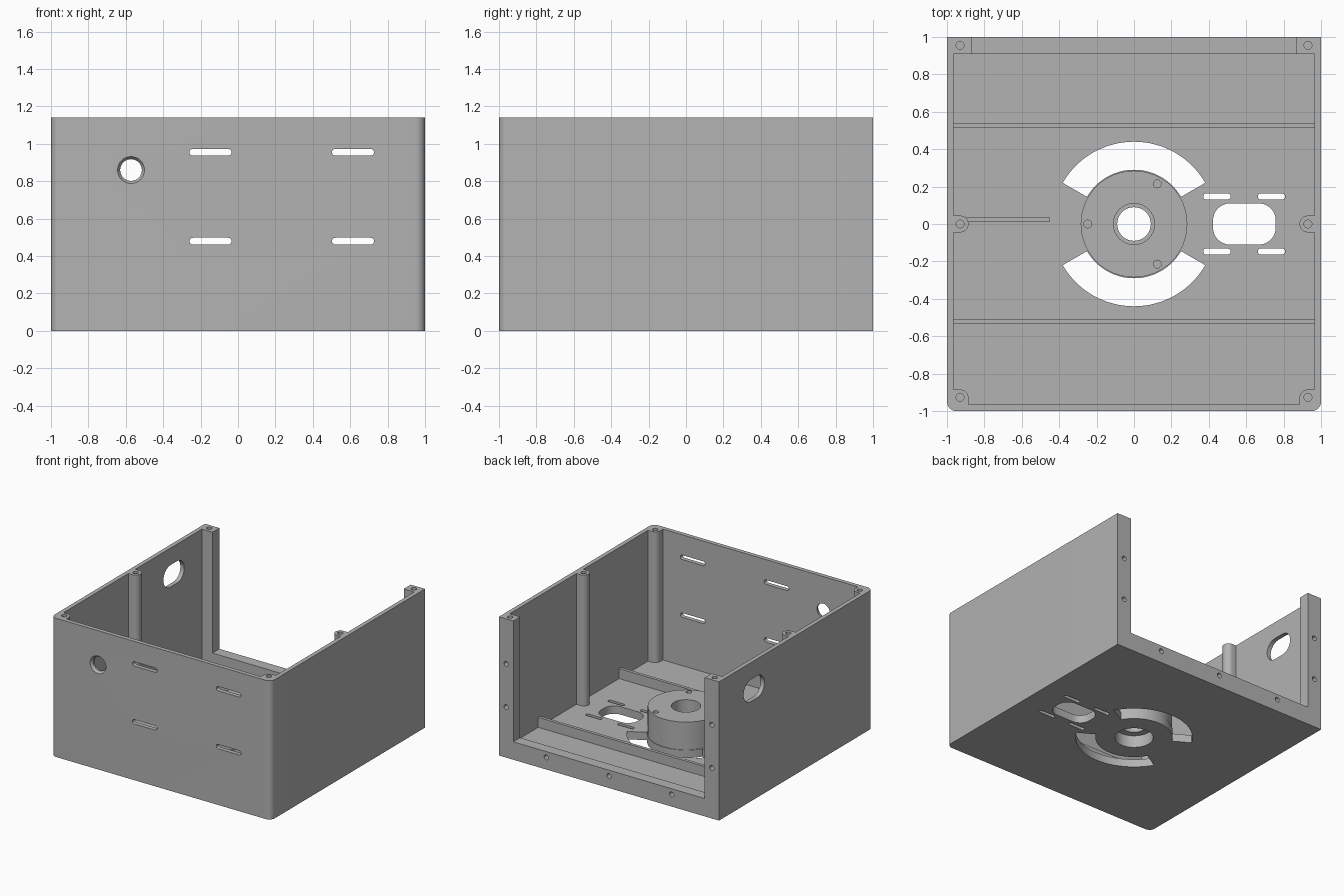
import bpy, bmesh
from math import sin, cos, pi, radians
from mathutils import Matrix

if "Cube" in bpy.data.objects:
    bpy.data.objects.remove(bpy.data.objects["Cube"], do_unlink=True)

grey = bpy.data.materials.new("plain grey")
grey.use_nodes = True
grey.diffuse_color = (0.45, 0.45, 0.45, 1)
grey.node_tree.nodes["Principled BSDF"].inputs["Base Color"].default_value = (0.45, 0.45, 0.45, 1)

HEIGHT = 1.14     # overall height
WALL = 0.965      # inner wall face
FLOOR = 0.065     # floor thickness
SILL = 0.147      # sill and rib height
BACK = 0.91       # inner face of the back frame


def arc(cx, cy, r, a0, a1, n=8):
    """Points along an arc, angles in degrees."""
    steps = [radians(a0 + (a1 - a0) * i / n) for i in range(n + 1)]
    return [(cx + r * cos(a), cy + r * sin(a)) for a in steps]


def slot(cx, cy, w, h, r):
    """Rounded rectangle outline."""
    dx, dy = w / 2 - r, h / 2 - r
    pts = []
    for sx, sy, a in ((1, 1, 0), (-1, 1, 90), (-1, -1, 180), (1, -1, 270)):
        pts += arc(cx + sx * dx, cy + sy * dy, r, a, a + 90)
    return pts


def circle(cx, cy, r):
    return slot(cx, cy, 2 * r, 2 * r, r)


def rect(x0, x1, y0, y1):
    return [(x0, y0), (x1, y0), (x1, y1), (x0, y1)]


def finish(name, bm):
    bmesh.ops.remove_doubles(bm, verts=bm.verts, dist=1e-5)
    bmesh.ops.recalc_face_normals(bm, faces=bm.faces)
    mesh = bpy.data.meshes.new(name)
    bm.to_mesh(mesh)
    bm.free()
    mesh.materials.append(grey)
    obj = bpy.data.objects.new(name, mesh)
    bpy.context.collection.objects.link(obj)
    return obj


def prism(name, pts, lo, hi, axis="z"):
    """Extrude an outline along an axis between two levels."""
    place = {"z": lambda u, v: (u, v, lo), "y": lambda u, v: (u, lo, v),
             "x": lambda u, v: (lo, u, v)}[axis]
    bm = bmesh.new()
    verts = [bm.verts.new(place(u, v)) for u, v in pts]
    bmesh.ops.remove_doubles(bm, verts=verts, dist=1e-5)
    face = bm.faces.new(list(bm.verts))
    new = bmesh.ops.extrude_face_region(bm, geom=[face])["geom"]
    shift = [hi - lo if axis == a else 0 for a in "xyz"]
    bmesh.ops.translate(bm, vec=shift, verts=[v for v in new if isinstance(v, bmesh.types.BMVert)])
    return finish(name, bm)


def activate(obj):
    bpy.ops.object.select_all(action="DESELECT")
    obj.select_set(True)
    bpy.context.view_layer.objects.active = obj


def cut(obj, cutter):
    """Subtract a helper solid and discard it."""
    cutter.hide_render = True
    mod = obj.modifiers.new("cut", "BOOLEAN")
    mod.operation, mod.solver, mod.object = "DIFFERENCE", "EXACT", cutter
    activate(obj)
    bpy.ops.object.modifier_apply(modifier=mod.name)
    bpy.data.objects.remove(cutter, do_unlink=True)


def cut_prism(obj, pts, lo, hi, axis="z"):
    cut(obj, prism("cutter", pts, lo, hi, axis))


def smooth(obj):
    activate(obj)
    bpy.ops.object.shade_smooth_by_angle(angle=radians(30))


# Housing: block with rounded front corners, hollowed, open at the top and back
R = 0.05
outline = arc(R - 1, R - 1, R, 180, 270) + arc(1 - R, R - 1, R, 270, 360) + [(1, 1), (-1, 1)]
housing = prism("housing", outline, 0, HEIGHT)
cut_prism(housing, rect(-WALL, WALL, -WALL, BACK), FLOOR, 2)
cut_prism(housing, rect(-0.87, 0.87, 0.8, 1.2), SILL, 2)

# Front wall slots and countersunk cable hole
for x in (-0.147, 0.615):
    for z in (0.48, 0.955):
        cut_prism(housing, slot(x, z, 0.225, 0.036, 0.018), -1.1, -0.9, "y")
cut_prism(housing, circle(-0.572, 0.86, 0.058), -1.1, -0.9, "y")
bm = bmesh.new()
bmesh.ops.create_cone(bm, cap_ends=True, segments=32, radius1=0.086, radius2=0.058, depth=0.04,
                      matrix=Matrix.Translation((-0.572, -1, 0.86)) @ Matrix.Rotation(-pi / 2, 4, "X"))
cut(housing, finish("cutter", bm))

# Oval side hole
cut_prism(housing, slot(0.545, 0.91, 0.27, 0.18, 0.09), -1.1, -0.9, "x")

# Screw holes in the back frame
for x, z in ((0.935, 0.77), (0.935, 0.415), (0.57, 0.1)):
    for s in (-1, 1):
        cut_prism(housing, circle(s * x, z, 0.02), 0.93, 1.1, "y")
cut_prism(housing, circle(0, 0.1, 0.02), 0.93, 1.1, "y")
for s in (-1, 1):
    cut_prism(housing, circle(s * 0.93, 0.955, 0.021), 1.0, 1.2)

# Floor openings: curved vents, rounded window and its four mounting slots
for a in (30, 210):
    cut_prism(housing, arc(0, 0, 0.44, a, a + 120, 32) + arc(0, 0, 0.29, a + 120, a, 32), -0.1, 0.2)
cut_prism(housing, slot(0.59, 0, 0.335, 0.22, 0.09), -0.1, 0.1)
for x in (0.443, 0.735):
    for y in (-0.147, 0.147):
        cut_prism(housing, slot(x, y, 0.145, 0.03, 0.012), -0.1, 0.1)
cut_prism(housing, circle(0, 0, 0.145), -0.1, 0.1)
smooth(housing)

# Central hub with stepped bore and three screw holes
hub = prism("hub", arc(0, 0, 0.285, 0, 360, 64), FLOOR, 0.293)
cut_prism(hub, circle(0, 0, 0.145), 0, 0.1)
cut_prism(hub, circle(0, 0, 0.09), 0.05, 0.4)
cut_prism(hub, circle(0, 0, 0.11), 0.14, 0.4)
for a in (60, 180, 300):
    cut_prism(hub, circle(0.248 * cos(radians(a)), 0.248 * sin(radians(a)), 0.021), 0.18, 0.4)
smooth(hub)

# Floor ribs
for name, y in (("front_rib", -0.522), ("back_rib", 0.527)):
    prism(name, rect(-WALL, WALL, y - 0.013, y + 0.013), FLOOR, SILL)
prism("short_rib", rect(-WALL, -0.45, 0.014, 0.036), FLOOR, SILL)

# Screw posts along the side walls and in the front corners
P = 0.93
corner = [(WALL, -WALL), (WALL, -P + 0.045)] + arc(P, -P, 0.045, 90, 180) + [(P - 0.045, -WALL)]
middle = [(WALL, 0.045)] + arc(P, 0, 0.045, 90, 270, 16) + [(WALL, -0.045)]
for side, s in (("left", 1), ("right", -1)):
    for kind, pts, y in (("corner", corner, -0.927), ("middle", middle, 0)):
        post = prism(f"{side}_{kind}_post", [(s * x, v) for x, v in pts], FLOOR, HEIGHT)
        cut_prism(post, circle(s * P, y, 0.021), 1.0, 1.2)
        smooth(post)
